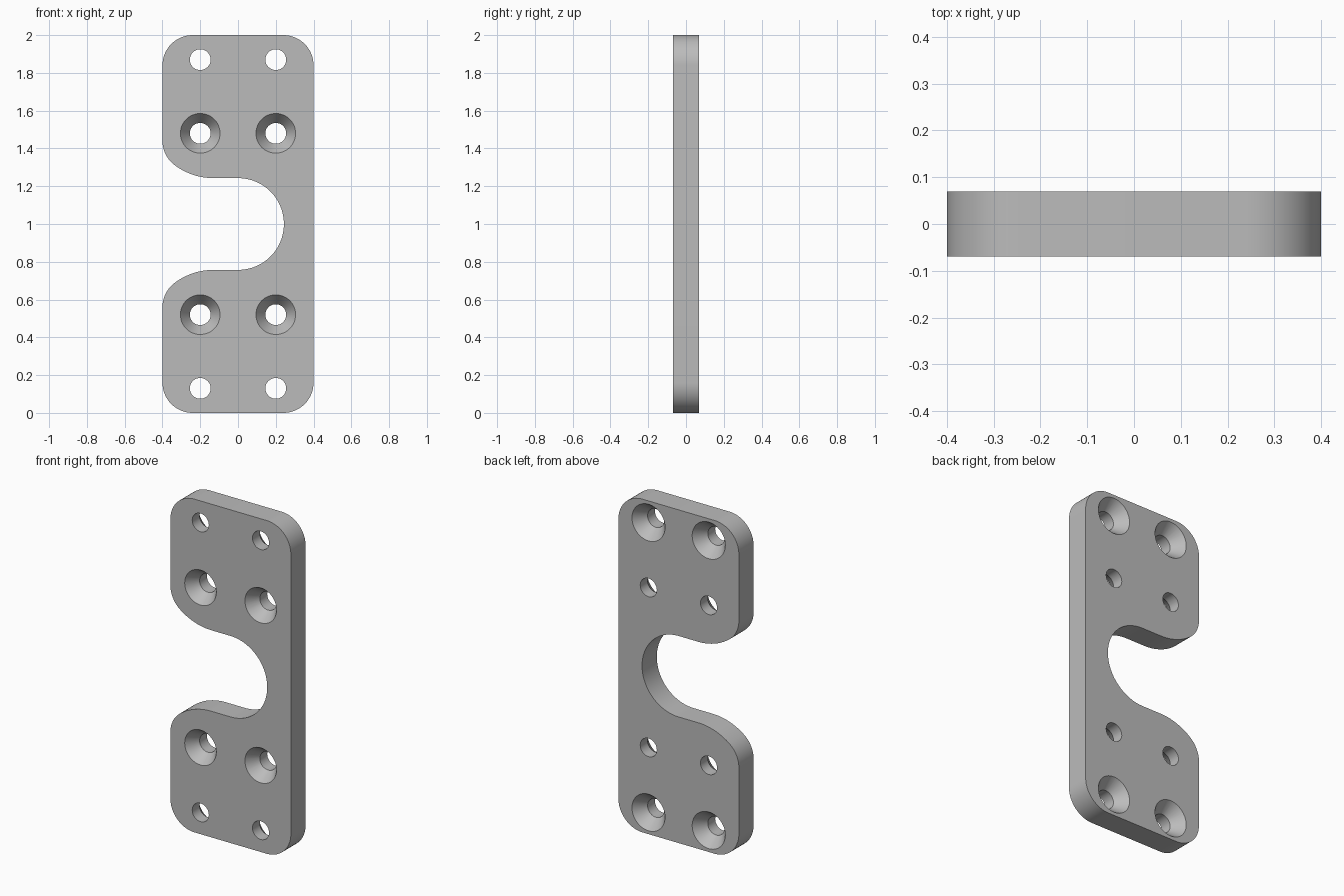
import bpy, bmesh, math

cube = bpy.data.objects.get("Cube")
if cube:
    bpy.data.objects.remove(cube, do_unlink=True)

HALF_T = 0.07      # half the plate thickness
HALF_W = 0.40      # half the plate width
CORNER = 0.16      # corner radius
HOLE_R = 0.055     # through hole radius
SINK_DEPTH = 0.07  # countersink depth

steel = bpy.data.materials.new("plain_grey")
steel.use_nodes = True
steel.diffuse_color = (0.5, 0.5, 0.5, 1)
steel.node_tree.nodes["Principled BSDF"].inputs["Base Color"].default_value = (0.5, 0.5, 0.5, 1)


def arc(cx, cz, r, a0, a1, n):
    """Points on an arc from angle a0 to a1 in degrees."""
    angles = [math.radians(a0 + (a1 - a0) * i / n) for i in range(n + 1)]
    return [(cx + r * math.cos(a), cz + r * math.sin(a)) for a in angles]


def make_object(name, bm):
    bmesh.ops.remove_doubles(bm, verts=bm.verts, dist=1e-5)
    bmesh.ops.recalc_face_normals(bm, faces=bm.faces)
    mesh = bpy.data.meshes.new(name)
    bm.to_mesh(mesh)
    bm.free()
    mesh.materials.append(steel)
    obj = bpy.data.objects.new(name, mesh)
    bpy.context.collection.objects.link(obj)
    return obj


# Upper half of the outline, with z measured from the plate's middle
inset = HALF_W - CORNER
upper = arc(inset, 1 - CORNER, CORNER, 0, 90, 16)        # top corners
upper += arc(-inset, 1 - CORNER, CORNER, 90, 180, 16)
upper += arc(-0.24, 0.44, 0.16, 180, 232.8, 10)          # tight lip of the notch
upper += arc(-0.13, 0.585, 0.342, 232.8, 270, 10)[1:]    # wide lip of the notch
upper += arc(0, 0, 0.243, 90, 0, 24)                     # round end of the notch

# Lower half mirrors the upper one; the shared middle point is dropped
outline = upper + [(x, -z) for x, z in reversed(upper[:-1])]

# Plate
bm = bmesh.new()
face = bm.faces.new([bm.verts.new((x, -HALF_T, z + 1)) for x, z in outline])
grown = bmesh.ops.extrude_face_region(bm, geom=[face])["geom"]
bmesh.ops.translate(bm, vec=(0, 2 * HALF_T, 0),
                    verts=[v for v in grown if isinstance(v, bmesh.types.BMVert)])
plate = make_object("mounting_plate", bm)


def add_screw_hole(bm, x, z, side, sink_r, n=48):
    """Countersunk hole cutter; side is -1 for a front sink, 1 for a back sink."""
    over = 0.02
    flare = (sink_r - HOLE_R) / SINK_DEPTH
    profile = [(sink_r + flare * over, -over), (HOLE_R, SINK_DEPTH),
               (HOLE_R, 2 * HALF_T + over)]
    rings = []
    for r, depth in profile:
        rings.append([bm.verts.new((px, side * (HALF_T - depth), pz))
                      for px, pz in arc(x, z, r, 0, 360, n)[:-1]])
    for a, b in zip(rings, rings[1:]):
        for i in range(n):
            j = (i + 1) % n
            bm.faces.new((a[i], a[j], b[j], b[i]))
    bm.faces.new(rings[0])
    bm.faces.new(rings[-1])


# Screw holes: outer rows sunk from the back, inner rows from the front
bm = bmesh.new()
for x in (-0.2, 0.2):
    for half in (-1, 1):
        add_screw_hole(bm, x, 1 + half * 0.87, 1, 0.11)
        add_screw_hole(bm, x, 1 + half * 0.48, -1, 0.105)
cutter = make_object("screw_hole_cutter", bm)
cutter.hide_render = True

cut = plate.modifiers.new("screw_holes", 'BOOLEAN')
cut.operation = 'DIFFERENCE'
cut.solver = 'EXACT'
cut.object = cutter

bpy.ops.object.select_all(action='DESELECT')
plate.select_set(True)
bpy.context.view_layer.objects.active = plate
bpy.ops.object.modifier_apply(modifier=cut.name)
bpy.data.objects.remove(cutter, do_unlink=True)
bpy.ops.object.shade_smooth_by_angle(angle=math.radians(30))
